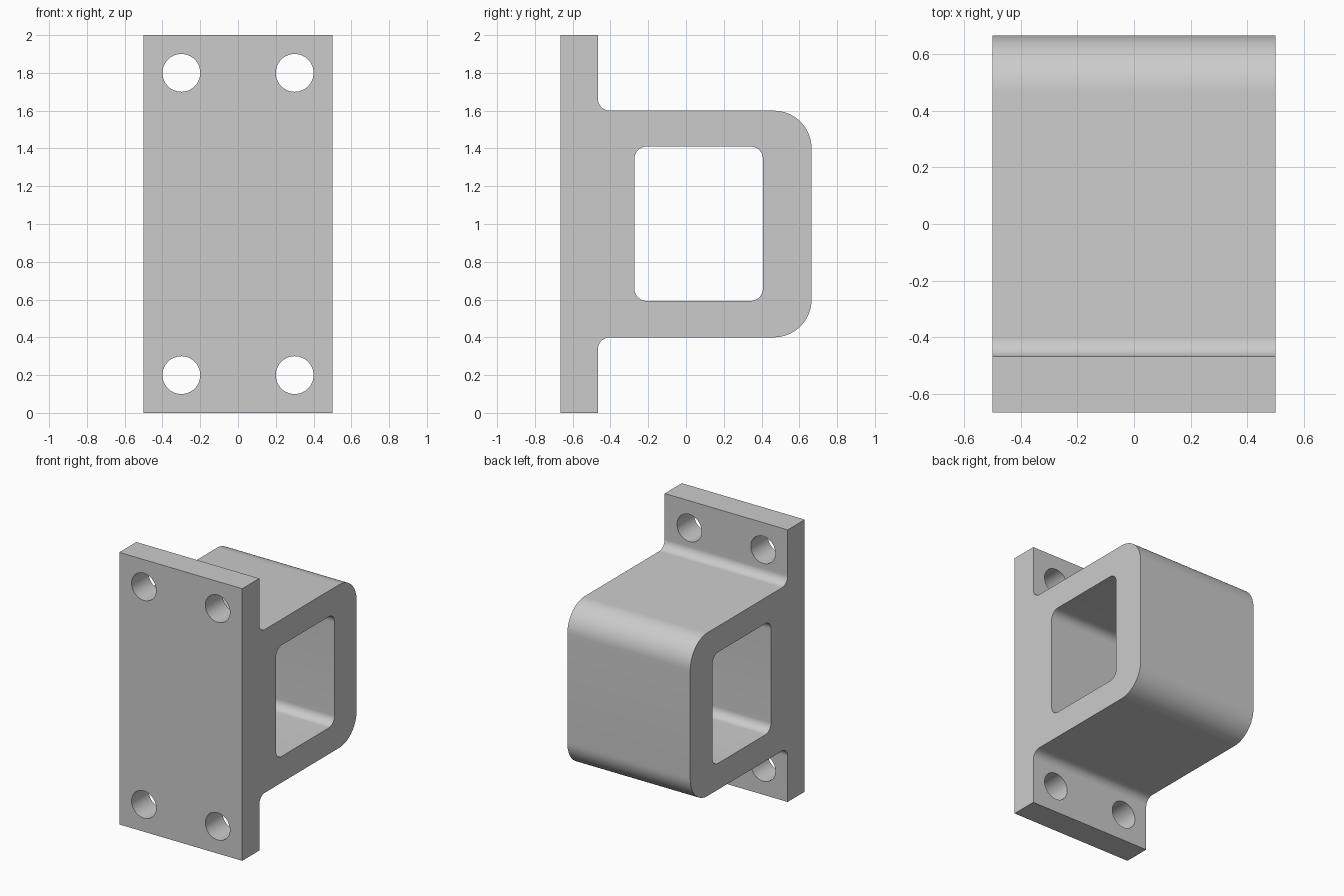
import bpy, bmesh, math
from mathutils import Vector

cube = bpy.data.objects.get("Cube")
if cube:
    bpy.data.objects.remove(cube, do_unlink=True)

grey = bpy.data.materials.new("plain_grey")
grey.use_nodes = True
grey.diffuse_color = (0.6, 0.6, 0.6, 1)
grey.node_tree.nodes["Principled BSDF"].inputs["Base Color"].default_value = grey.diffuse_color


def rounded(corners, steps=16):
    """Outline of right-angled corners (y, z, radius), each rounded by its radius."""
    outline = []
    for i, (y, z, r) in enumerate(corners):
        p = Vector((y, z))
        if r == 0:
            outline.append(p)
            continue
        u = (Vector(corners[i - 1][:2]) - p).normalized()
        v = (Vector(corners[(i + 1) % len(corners)][:2]) - p).normalized()
        for s in range(steps + 1):
            t = math.pi / 2 * s / steps
            outline.append(p + r * (u * (1 - math.sin(t)) + v * (1 - math.cos(t))))
    return outline


def extrude_profile(name, corners, half_width):
    """Solid made by sweeping a side profile across x."""
    bm = bmesh.new()
    face = bm.faces.new([bm.verts.new((-half_width, p.x, p.y)) for p in rounded(corners)])
    moved = bmesh.ops.extrude_face_region(bm, geom=[face], use_keep_orig=True)["geom"]
    bmesh.ops.translate(bm, vec=(2 * half_width, 0, 0),
                        verts=[g for g in moved if isinstance(g, bmesh.types.BMVert)])
    bmesh.ops.recalc_face_normals(bm, faces=bm.faces[:])
    mesh = bpy.data.meshes.new(name)
    bm.to_mesh(mesh)
    bm.free()
    obj = bpy.data.objects.new(name, mesh)
    bpy.context.collection.objects.link(obj)
    mesh.materials.append(grey)
    return obj


def cut(target, cutter):
    """Subtract the cutter and discard it."""
    bpy.context.view_layer.objects.active = target
    mod = target.modifiers.new("cut", 'BOOLEAN')
    mod.operation = 'DIFFERENCE'
    mod.solver = 'EXACT'
    mod.object = cutter
    bpy.ops.object.modifier_apply(modifier=mod.name)
    bpy.data.objects.remove(cutter, do_unlink=True)


# Mounting plate and rounded box loop, one solid
FRONT, PLATE_BACK, BACK = -0.665, -0.467, 0.665
FILLET = 0.065
bracket = extrude_profile("bracket", [
    (FRONT, 0, 0), (PLATE_BACK, 0, 0),
    (PLATE_BACK, 0.4, FILLET), (BACK, 0.4, 0.2),
    (BACK, 1.6, 0.2), (PLATE_BACK, 1.6, FILLET),
    (PLATE_BACK, 2, 0), (FRONT, 2, 0)], 0.5)

# Square opening through the loop
cut(bracket, extrude_profile("opening_cutter", [
    (-0.273, 0.593, FILLET), (0.407, 0.593, FILLET),
    (0.407, 1.41, FILLET), (-0.273, 1.41, FILLET)], 0.7))

# Bolt holes through the plate
for x in (-0.3, 0.3):
    for z in (0.2, 1.8):
        bpy.ops.mesh.primitive_cylinder_add(
            vertices=64, radius=0.1, depth=0.5,
            location=(x, (FRONT + PLATE_BACK) / 2, z), rotation=(math.pi / 2, 0, 0))
        hole = bpy.context.object
        hole.name = "bolt_hole_cutter"
        hole.data.materials.append(grey)
        cut(bracket, hole)

bpy.ops.object.select_all(action='DESELECT')
bracket.select_set(True)
bpy.context.view_layer.objects.active = bracket
bpy.ops.object.shade_smooth_by_angle(angle=math.radians(30))
